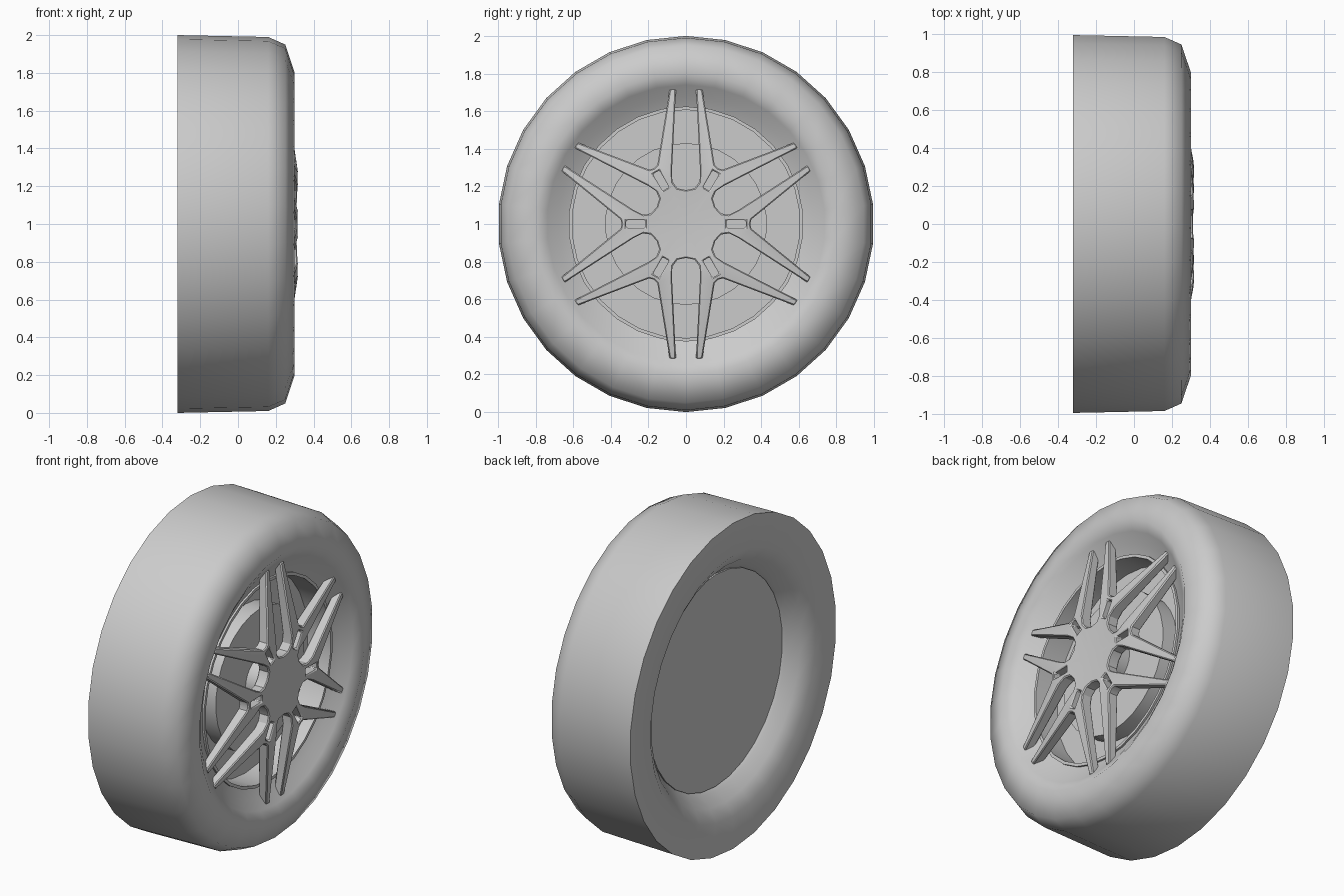
import bpy, bmesh, math
from math import sin, cos, pi, radians

if "Cube" in bpy.data.objects:
    bpy.data.objects.remove(bpy.data.objects["Cube"])

SEG = 30
CZ = 1.0


def finish(name, bm, angle):
    bmesh.ops.remove_doubles(bm, verts=bm.verts, dist=1e-4)
    bmesh.ops.recalc_face_normals(bm, faces=bm.faces)
    me = bpy.data.meshes.new(name)
    bm.to_mesh(me)
    bm.free()
    ob = bpy.data.objects.new(name, me)
    bpy.context.collection.objects.link(ob)
    bpy.ops.object.select_all(action='DESELECT')
    ob.select_set(True)
    bpy.context.view_layer.objects.active = ob
    bpy.ops.object.shade_smooth_by_angle(angle=radians(angle))
    return ob


def lathe(name, profile, angle=40, closed=True):
    """Spin (x, radius) points around the wheel axle; open ends on the axle weld shut."""
    bm = bmesh.new()
    rings = []
    for i in range(SEG):
        a = 2 * pi * i / SEG
        rings.append([bm.verts.new((x, r * sin(a), CZ + r * cos(a))) for x, r in profile])
    n = len(profile)
    for i in range(SEG):
        p, q = rings[i], rings[(i + 1) % SEG]
        for j in range(n if closed else n - 1):
            k = (j + 1) % n
            bm.faces.new((p[j], p[k], q[k], q[j]))
    return finish(name, bm, angle)


# Tyre: sharp flat inner side, rounded outer shoulder, dished sidewalls
lathe("tyre", [(-0.32, 1.0), (0.16, 0.99), (0.25, 0.95), (0.30, 0.80),
               (0.262, 0.74), (0.22, 0.68), (0.19, 0.62),
               (-0.16, 0.62), (-0.21, 0.67), (-0.27, 0.725), (-0.32, 0.80)], 60)

# Rim barrel
lathe("rim_barrel", [(0.205, 0.625), (0.205, 0.607), (-0.19, 0.607), (-0.19, 0.625)], 30)

# Back plate and raised brake drum
lathe("back_plate", [(-0.20, 0), (-0.20, 0.65), (-0.17, 0.65), (-0.17, 0.61),
                     (0.05, 0.61), (0.05, 0)], 30, closed=False)
lathe("brake_drum", [(0.04, 0), (0.04, 0.43), (0.15, 0.43), (0.15, 0)], 30, closed=False)
lathe("hub_core", [(0.14, 0), (0.14, 0.14), (0.25, 0.14), (0.25, 0)], 30, closed=False)

# Hub with six forked spokes: one half arm (along, across), mirrored and repeated
PTS = {
    "C": (0, 0), "P0": (0.156, 0.09), "P1": (0.187, 0.056), "P2": (0.231, 0.050),
    "P3": (0.276, 0.0725), "S0": (0.215, 0), "S1": (0.215, 0.02), "S2": (0.318, 0.02),
    "S3": (0.318, 0), "V": (0.342, 0), "W": (0.348, 0.025),
    "T1": (0.647, 0.312), "T2": (0.664, 0.283),
}
FACES = ["C S0 S1 P2 P1 P0", "S1 S2 P3 P2", "S2 S3 V W P3", "P3 W T2 T1"]


def depth(r):
    return 0.30 + 0.018 * r / 0.3 if r < 0.3 else 0.318 - 0.065 * (r - 0.3) / 0.42


bm = bmesh.new()
for arm in range(6):
    a = arm * pi / 3
    for side in (1, -1):
        for f in FACES:
            loop = []
            for key in f.split():
                u, v = PTS[key]
                v *= side
                loop.append(bm.verts.new((depth(math.hypot(u, v)),
                                          u * cos(a) - v * sin(a),
                                          CZ + u * sin(a) + v * cos(a))))
            bm.faces.new(loop if side > 0 else loop[::-1])
bmesh.ops.remove_doubles(bm, verts=bm.verts, dist=1e-3)
ext = bmesh.ops.extrude_face_region(bm, geom=bm.faces[:], use_keep_orig=True)
for v in ext["geom"]:
    if isinstance(v, bmesh.types.BMVert):
        v.co.x -= 0.08 - 0.03 * math.hypot(v.co.y, v.co.z - CZ) / 0.72
spokes = finish("hub_and_spokes", bm, 30)
bev = spokes.modifiers.new("edge_bevel", 'BEVEL')
bev.width = 0.006
bev.segments = 1
bev.limit_method = 'ANGLE'
bev.angle_limit = radians(50)
